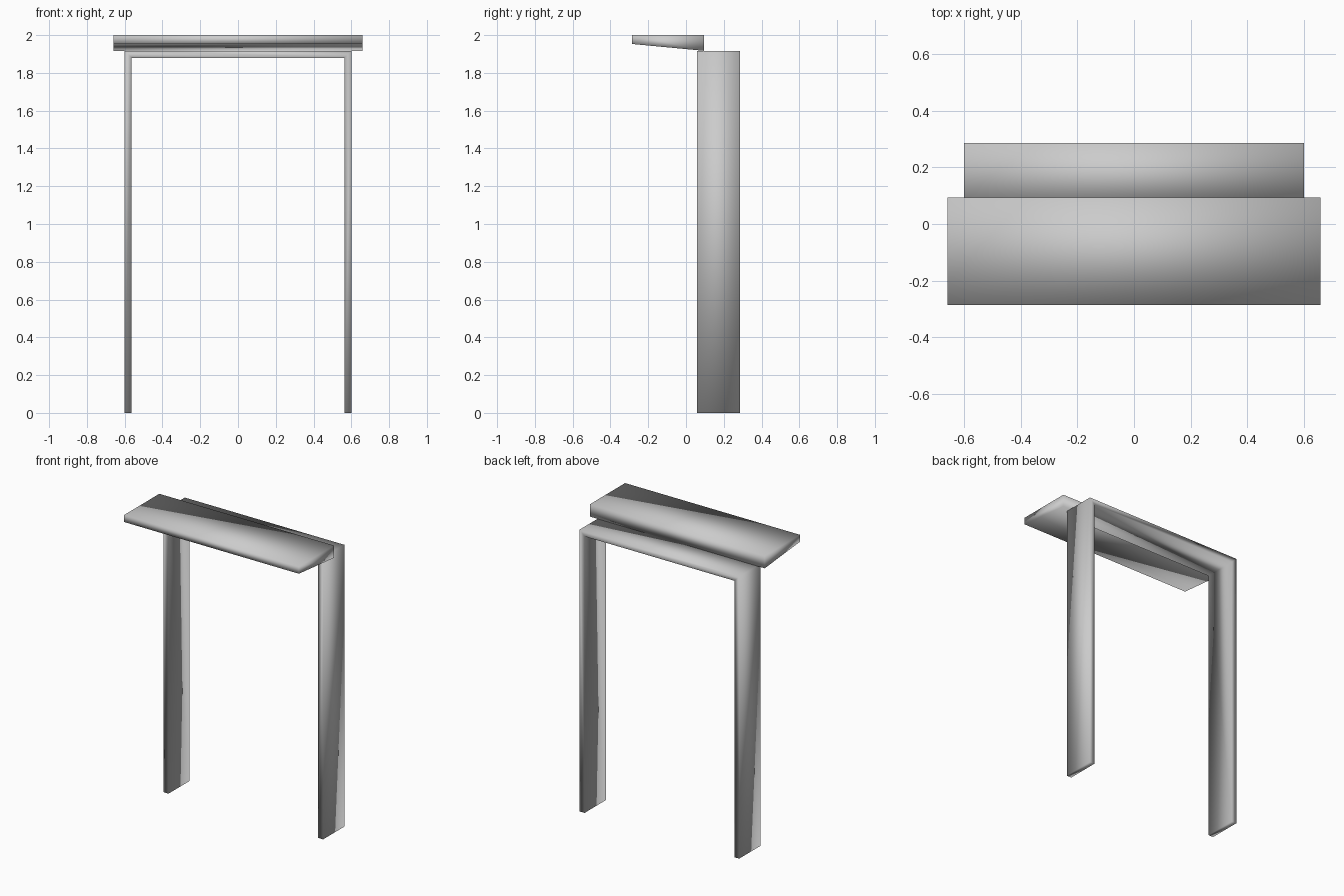
import bpy, bmesh
from mathutils import Vector

if "Cube" in bpy.data.objects:
    bpy.data.objects.remove(bpy.data.objects["Cube"])


def extrude_faces(name, points, faces, offset):
    """Extrude a flat set of faces into a closed, smooth-shaded solid."""
    bm = bmesh.new()
    verts = [bm.verts.new(p) for p in points]
    base = [bm.faces.new([verts[i] for i in f]) for f in faces]
    result = bmesh.ops.extrude_face_region(bm, geom=base, use_keep_orig=True)
    moved = [g for g in result["geom"] if isinstance(g, bmesh.types.BMVert)]
    bmesh.ops.translate(bm, verts=moved, vec=Vector(offset))
    bmesh.ops.recalc_face_normals(bm, faces=bm.faces)
    for f in bm.faces:
        f.smooth = True
    mesh = bpy.data.meshes.new(name)
    bm.to_mesh(mesh)
    bm.free()
    obj = bpy.data.objects.new(name, mesh)
    bpy.context.collection.objects.link(obj)
    return obj


# Door frame: two jambs and a lintel with mitred corners
outer, inner = 0.6, 0.563
top, under = 1.917, 1.88
front, back = 0.058, 0.285
outline = [(-outer, 0), (-outer, top), (outer, top), (outer, 0),
           (-inner, 0), (-inner, under), (inner, under), (inner, 0)]
extrude_faces("door_frame", [(x, front, z) for x, z in outline],
              [(i, i + 1, i + 5, i + 4) for i in range(3)],
              (0, back - front, 0))

# Canopy: flat top, underside sloping down toward the frame
half = 0.658
section = [(-0.285, 2.0), (0.094, 2.0), (0.094, 1.917), (-0.285, 1.953)]
extrude_faces("canopy", [(-half, y, z) for y, z in section],
              [(0, 1, 2, 3)], (2 * half, 0, 0))
